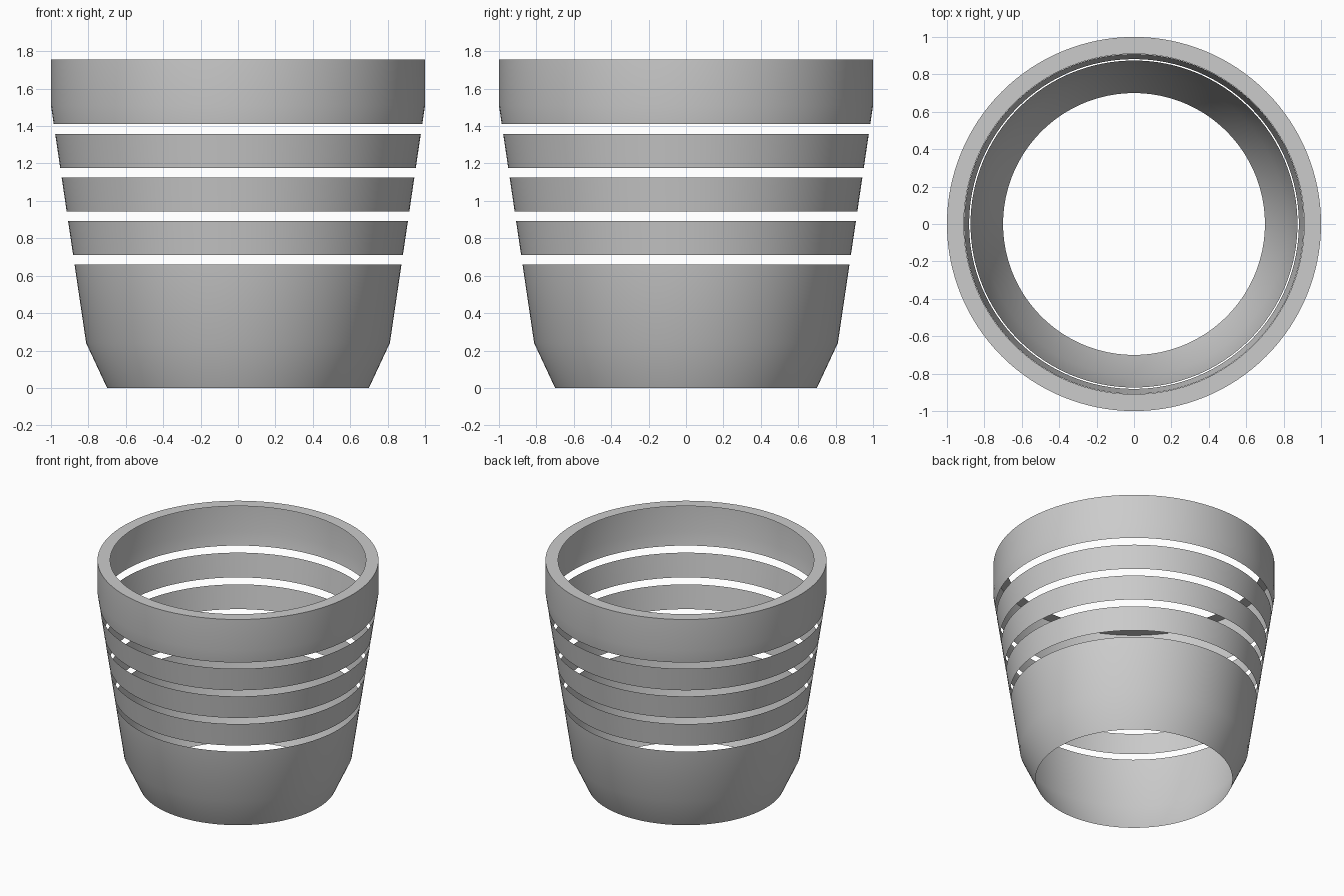
import bpy
import bmesh
from math import cos, sin, pi, radians

SEGMENTS = 128

cube = bpy.data.objects.get("Cube")
if cube:
    bpy.data.objects.remove(cube, do_unlink=True)

grey = bpy.data.materials.new("plain grey")
grey.use_nodes = True
colour = (0.6, 0.6, 0.6, 1.0)
grey.diffuse_color = colour
grey.node_tree.nodes["Principled BSDF"].inputs["Base Color"].default_value = colour


def wall_radius(z):
    """Radius of the tapered wall at a height."""
    return 0.812 + (z - 0.24) * 0.148


def lathe(name, profile):
    """Turn a profile of (radius, height) points into an open thin shell."""
    bm = bmesh.new()
    rings = []
    for r, z in profile:
        angles = [2 * pi * i / SEGMENTS for i in range(SEGMENTS)]
        rings.append([bm.verts.new((r * cos(a), r * sin(a), z)) for a in angles])
    for low, high in zip(rings, rings[1:]):
        for i in range(SEGMENTS):
            j = (i + 1) % SEGMENTS
            bm.faces.new((low[i], low[j], high[j], high[i]))
    mesh = bpy.data.meshes.new(name)
    bm.to_mesh(mesh)
    bm.free()
    mesh.materials.append(grey)
    obj = bpy.data.objects.new(name, mesh)
    bpy.context.collection.objects.link(obj)
    bpy.ops.object.select_all(action='DESELECT')
    obj.select_set(True)
    bpy.context.view_layer.objects.active = obj
    bpy.ops.object.shade_smooth_by_angle(angle=radians(30))
    return obj


# Lower body with chamfered foot, open underneath
lathe("lower_body", [(0.70, 0), (0.812, 0.24), (wall_radius(0.66), 0.66)])

# Three separate tapered bands
for n in range(3):
    bottom = 0.71 + n * 0.233
    top = bottom + 0.182
    lathe(f"band_{n + 1}", [(wall_radius(bottom), bottom), (wall_radius(top), top)])

# Upper collar with a flat rim turned inward
lathe("upper_collar", [(wall_radius(1.41), 1.41), (1.0, 1.51), (1.0, 1.755), (0.91, 1.755)])
